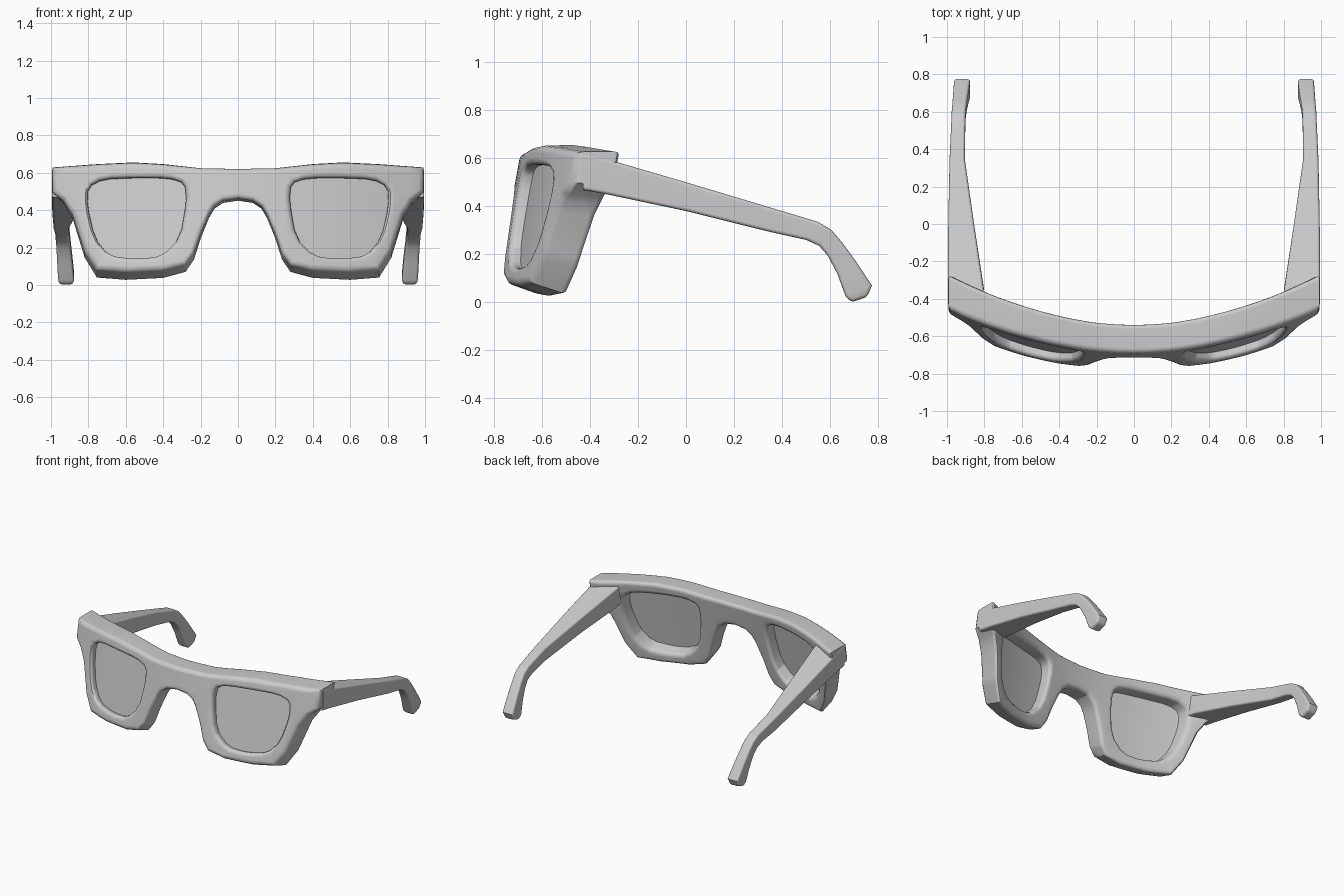
import bpy, bmesh
from mathutils import Vector

cube = bpy.data.objects.get("Cube")
if cube:
    bpy.data.objects.remove(cube, do_unlink=True)

grey = bpy.data.materials.new("matte_grey")
grey.use_nodes = True
GREY = (0.6, 0.6, 0.6, 1)
grey.diffuse_color = GREY
grey.node_tree.nodes["Principled BSDF"].inputs["Base Color"].default_value = GREY

HALF = 0.075   # half depth of the front before bending
ROUND = 0.025  # rounding of its edges


def finish(obj, angle=0.7):
    """Give the part its material and smooth shading with sharp edges."""
    obj.data.materials.clear()
    obj.data.materials.append(grey)
    bpy.ops.object.select_all(action='DESELECT')
    obj.select_set(True)
    bpy.context.view_layer.objects.active = obj
    bpy.ops.object.shade_smooth_by_angle(angle=angle)
    weighted = obj.modifiers.new("even_shading", 'WEIGHTED_NORMAL')
    weighted.keep_sharp = True


def link(name, data):
    obj = bpy.data.objects.new(name, data)
    bpy.context.collection.objects.link(obj)
    return obj


def soften(points):
    """Cut every corner of a closed loop once."""
    loop = [Vector(p) for p in points]
    out = []
    for a, b in zip(loop, loop[1:] + loop[:1]):
        out += [a.lerp(b, 0.22), a.lerp(b, 0.78)]
    return out


def mirrored(points):
    return [Vector((-p[0], p[1])) for p in points]


def wrap(x, v, d):
    """Bend a flat point around the face, leaning the front forward at the foot."""
    t = (HALF - d) / (2 * HALF)
    drop = 0.62 - v
    front = -0.69 + 0.235 * x * x - 0.17 * drop
    back = -0.535 + 0.27 * x * x - 0.2 * drop
    return Vector((x, front + (back - front) * t, v + 0.09 * drop * (0.75 - t)))


def wrapped_plate(name, loops, extrude, bevel=0.0, shift=0.0):
    """Filled outline with thickness, sliced into columns and bent."""
    curve = bpy.data.curves.new(name + "_outline", 'CURVE')
    curve.dimensions = '2D'
    curve.fill_mode = 'BOTH'
    curve.extrude = extrude
    curve.bevel_depth = bevel
    curve.bevel_resolution = 2
    curve.offset = -bevel
    for loop in loops:
        spline = curve.splines.new('POLY')
        spline.points.add(len(loop) - 1)
        for point, p in zip(spline.points, loop):
            point.co = (p[0], p[1], 0, 1)
        spline.use_cyclic_u = True
    helper = link(name + "_outline", curve)
    graph = bpy.context.evaluated_depsgraph_get()
    mesh = bpy.data.meshes.new_from_object(helper.evaluated_get(graph))
    bpy.data.objects.remove(helper, do_unlink=True)

    bm = bmesh.new()
    bm.from_mesh(mesh)
    bmesh.ops.remove_doubles(bm, verts=bm.verts, dist=0.0002)
    for i in range(-11, 12):
        bmesh.ops.bisect_plane(bm, geom=bm.verts[:] + bm.edges[:] + bm.faces[:],
                               dist=0.0002, plane_co=(i / 12, 0, 0), plane_no=(1, 0, 0))
    for vert in bm.verts:
        vert.co = wrap(vert.co.x, vert.co.y, vert.co.z + shift)
    bmesh.ops.recalc_face_normals(bm, faces=bm.faces)
    bm.to_mesh(mesh)
    bm.free()
    mesh.name = name
    obj = link(name, mesh)
    finish(obj)
    return obj


# Front frame: half outline from top centre round to the bridge underside
half = [(0, .62), (.2, .624), (.4, .646), (.56, .655), (.75, .646), (.993, .628),
        (.993, .49), (.935, .44), (.885, .36), (.82, .15), (.755, .045),
        (.6, .033), (.4, .043), (.28, .075), (.235, .14), (.2, .25),
        (.155, .36), (.125, .41), (.08, .44), (0, .452)]
outline = half + [(-x, z) for x, z in half[-2:0:-1]]

# Eye opening
eye = soften([(.275, .44), (.285, .54), (.37, .568), (.55, .57), (.72, .562), (.8, .52),
              (.805, .41), (.765, .23), (.69, .13), (.55, .11), (.41, .125), (.31, .23)])
wrapped_plate("front_frame", [outline, eye, mirrored(eye)], HALF - ROUND, ROUND)

# Lenses, set slightly into the rims
centre = Vector((.54, .35))
lens = [centre + (p - centre) * 1.03 for p in eye]
wrapped_plate("left_lens", [lens], 0.008, shift=0.02)
wrapped_plate("right_lens", [mirrored(lens)], 0.008, shift=0.02)

# Temple arms: top (y, z), bottom (y, z), inner x, outer x
stations = [
    ((-.43, .622), (-.43, .468), .81, .995),
    ((-.35, .602), (-.34, .452), .803, .995),
    ((0, .5), (0, .38), .855, .993),
    ((.35, .395), (.35, .293), .905, .986),
    ((.55, .335), (.5, .26), .902, .977),
    ((.605, .302), (.555, .235), .9, .975),
    ((.65, .25), (.59, .195), .895, .971),
    ((.71, .168), (.63, .12), .886, .967),
    ((.775, .07), (.665, .025), .876, .962),
    ((.755, .022), (.69, .0), .882, .955),
]
bm = bmesh.new()
rings = []
for top, bottom, inner, outer in stations:
    corners = [(inner, *top), (outer, *top), (outer, *bottom), (inner, *bottom)]
    rings.append([bm.verts.new(c) for c in corners])
for a, b in zip(rings, rings[1:]):
    for i in range(4):
        j = (i + 1) % 4
        bm.faces.new((a[i], a[j], b[j], b[i]))
bm.faces.new(rings[0])
bm.faces.new(rings[-1])
bmesh.ops.recalc_face_normals(bm, faces=bm.faces)
# Round the long edges and the tip
tip = set(rings[-1])
long_edges = [e for e in bm.edges
              if tip.issuperset(e.verts) or
              any(r[i] in e.verts and s[i] in e.verts
                  for r, s in zip(rings, rings[1:]) for i in range(4))]
bmesh.ops.bevel(bm, geom=long_edges, offset=0.014, offset_type='OFFSET',
                segments=3, profile=0.5, affect='EDGES', clamp_overlap=True)
mesh = bpy.data.meshes.new("temple_arms")
bm.to_mesh(mesh)
bm.free()
arms = link("temple_arms", mesh)
mirror = arms.modifiers.new("other_side", 'MIRROR')
mirror.use_axis = (True, False, False)
finish(arms)
